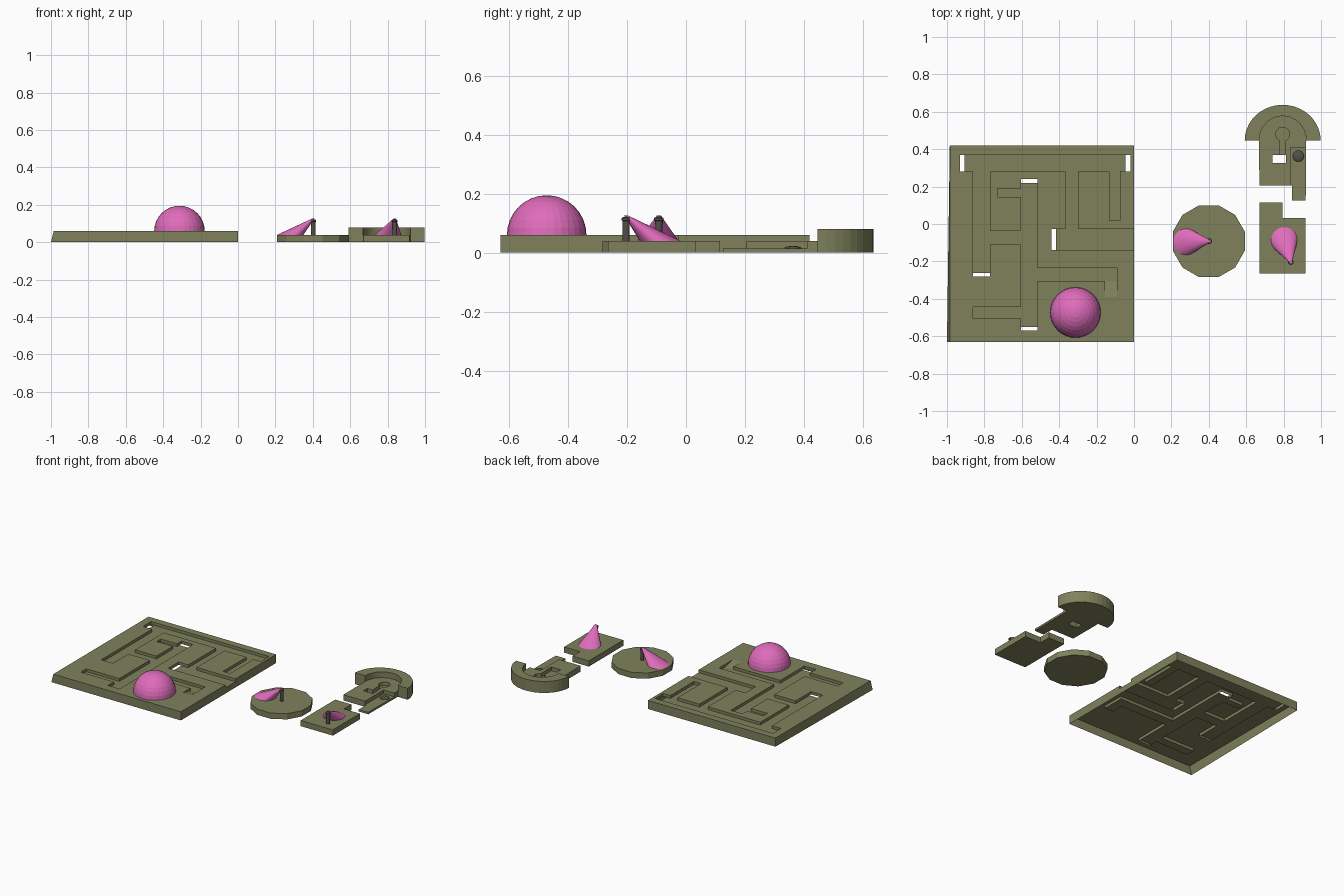
import bpy, bmesh, math
from mathutils import Vector

if "Cube" in bpy.data.objects:
    bpy.data.objects.remove(bpy.data.objects["Cube"])


def material(name, rgb):
    m = bpy.data.materials.new(name)
    m.diffuse_color = (*rgb, 1)
    m.use_nodes = True
    m.node_tree.nodes["Principled BSDF"].inputs["Base Color"].default_value = m.diffuse_color
    return m


OLIVE = material("olive", (0.215, 0.222, 0.108))
PINK = material("pink", (0.74, 0.15, 0.50))
GREY = material("dark grey", (0.085, 0.08, 0.068))


def finish(name, bm, mat, normals=True):
    if normals:
        bmesh.ops.recalc_face_normals(bm, faces=bm.faces[:])
    me = bpy.data.meshes.new(name)
    bm.to_mesh(me)
    bm.free()
    me.materials.append(mat)
    ob = bpy.data.objects.new(name, me)
    bpy.context.collection.objects.link(ob)
    return ob


def slab(name, pts, z0, z1, mat=OLIVE):
    """Outline in plan, extruded from z0 to z1."""
    bm = bmesh.new()
    f = bm.faces.new([bm.verts.new((x, y, z0)) for x, y in pts])
    top = bmesh.ops.extrude_face_region(bm, geom=[f])["geom"]
    for v in top:
        if isinstance(v, bmesh.types.BMVert):
            v.co.z = z1
    return finish(name, bm, mat)


def rect(x0, x1, y0, y1):
    return [(x0, y0), (x1, y0), (x1, y1), (x0, y1)]


def arc(cx, cy, rx, ry, a0, a1, n):
    return [(cx + rx * math.cos(math.radians(a0 + (a1 - a0) * i / n)),
             cy + ry * math.sin(math.radians(a0 + (a1 - a0) * i / n))) for i in range(n + 1)]


def cut(ob, cutters):
    """Subtract the cutters and bake the result."""
    for c in cutters:
        c.hide_render = True
        m = ob.modifiers.new("cut", "BOOLEAN")
        m.operation, m.solver, m.object = "DIFFERENCE", "EXACT", c
    dg = bpy.context.evaluated_depsgraph_get()
    me = bpy.data.meshes.new_from_object(ob.evaluated_get(dg))
    ob.modifiers.clear()
    ob.data = me
    for c in cutters:
        bpy.data.objects.remove(c)


# --- maze board: open-bottomed sheet with sunken corridors and drop holes ---
TOP, LOW = 0.06, 0.04
X0, X1, Y0, Y1 = -0.985, 0.0, -0.63, 0.42
corridors = [
    (-0.93, -0.02, 0.28, 0.37), (-0.86, -0.77, -0.28, 0.28),
    (-0.365, -0.30, -0.027, 0.28), (-0.13, -0.075, 0.02, 0.28),
    (-0.44, X1, -0.14, -0.027), (-0.605, -0.515, -0.57, 0.24),
    (-0.73, -0.605, 0.145, 0.19), (-0.77, -0.605, -0.11, -0.035),
    (-0.86, -0.605, -0.505, -0.445), (-0.515, -0.09, -0.305, -0.235),
    (-0.155, -0.09, -0.39, -0.305)]
holes = [
    (-0.93, -0.907, 0.28, 0.37), (-0.045, -0.02, 0.28, 0.37),
    (-0.605, -0.515, 0.218, 0.24), (-0.605, -0.515, -0.57, -0.55),
    (-0.44, -0.418, -0.14, -0.027), (-0.86, -0.77, -0.28, -0.262)]
rects = corridors + holes
xs = sorted({X0, X1} | {v for r in rects for v in r[:2]})
ys = sorted({Y0, Y1} | {v for r in rects for v in r[2:]})


def inside(rs, x, y):
    return any(a < x < b and c < y < d for a, b, c, d in rs)


def level(i, j):
    """Wall-bottom height and whether the cell has a floor."""
    if not (0 <= i < len(xs) - 1 and 0 <= j < len(ys) - 1):
        return 0.0, False
    x, y = (xs[i] + xs[i + 1]) / 2, (ys[j] + ys[j + 1]) / 2
    if inside(holes, x, y):
        return LOW, False
    return (LOW if inside(corridors, x, y) else TOP), True


bm = bmesh.new()


def quad(*pts):
    out = []
    for x, y, z in pts:
        if z == 0 and x == X0:      # left side leans outward towards the front
            x -= 0.015 * (Y1 - y) / (Y1 - Y0)
        out.append(bm.verts.new((x, y, z)))
    bm.faces.new(out)


for i in range(-1, len(xs) - 1):
    for j in range(-1, len(ys) - 1):
        h, floor = level(i, j)
        if floor:
            quad(*[(x, y, h) for x, y in rect(xs[i], xs[i + 1], ys[j], ys[j + 1])])
        hx, hy = level(i + 1, j)[0], level(i, j + 1)[0]
        if h != hx:
            x, a, b = xs[i + 1], ys[j], ys[j + 1]
            quad((x, a, hx), (x, b, hx), (x, b, h), (x, a, h))
        if h != hy:
            y, a, b = ys[j + 1], xs[i], xs[i + 1]
            quad((a, y, h), (b, y, h), (b, y, hy), (a, y, hy))
bmesh.ops.remove_doubles(bm, verts=bm.verts[:], dist=1e-5)
bmesh.ops.dissolve_limit(bm, angle_limit=0.001, verts=bm.verts[:], edges=bm.edges[:])
finish("maze_board", bm, OLIVE, normals=False)

# ramp climbing out of the short corridor
bm = bmesh.new()
ramp = [[bm.verts.new((x, y, z)) for y, z in ((-0.305, LOW), (-0.39, LOW), (-0.39, TOP))]
        for x in (-0.155, -0.09)]
bm.faces.new(ramp[0])
bm.faces.new(ramp[1])
for k in range(3):
    n = (k + 1) % 3
    bm.faces.new((ramp[0][k], ramp[0][n], ramp[1][n], ramp[1][k]))
finish("corridor_ramp", bm, OLIVE)

# --- dome on the board ---
bm = bmesh.new()
bmesh.ops.create_uvsphere(bm, u_segments=32, v_segments=16, radius=0.135)
bmesh.ops.bisect_plane(bm, geom=bm.verts[:] + bm.edges[:] + bm.faces[:], dist=1e-5,
                       plane_co=(0, 0, 0), plane_no=(0, 0, -1), clear_outer=True)
bmesh.ops.translate(bm, verts=bm.verts[:], vec=(-0.313, -0.473, TOP))
finish("dome", bm, PINK)

# --- twelve-sided island and notched landing ---
slab("round_island", arc(0.4, -0.092, 0.199, 0.199, 15, 345, 11), 0, 0.04)
slab("landing", [(0.67, -0.265), (0.918, -0.265), (0.918, 0.033), (0.795, 0.033),
                 (0.795, 0.115), (0.67, 0.115)], 0, 0.04)


def post_and_cone(tag, px, py, cx, cy):
    """Capped post with a leaning cone whose tip rests on the post."""
    bm = bmesh.new()
    rings = []
    for r, z in ((0.012, 0.04), (0.012, 0.108), (0.016, 0.110), (0.016, 0.118), (0.01, 0.121)):
        rings.append([bm.verts.new((x, y, z)) for x, y in arc(px, py, r, r, 0, 330, 11)])
    for a, b in zip(rings, rings[1:]):
        for k in range(12):
            n = (k + 1) % 12
            bm.faces.new((a[k], a[n], b[n], b[k]))
    bm.faces.new(rings[0])
    bm.faces.new(rings[-1])
    finish(tag + "_post", bm, GREY)

    bm = bmesh.new()
    base = [bm.verts.new((x, y, 0.04)) for x, y in arc(cx, cy, 0.07, 0.07, 0, 348.75, 31)]
    # tiny rounded end around the top of the post
    tip = [bm.verts.new((px + (v.co.x - cx) * 0.1, py + (v.co.y - cy) * 0.1, 0.126)) for v in base]
    for k in range(32):
        n = (k + 1) % 32
        bm.faces.new((base[k], base[n], tip[n], tip[k]))
    bm.faces.new(base)
    bm.faces.new(tip)
    ob = finish(tag + "_cone", bm, PINK)
    for p in ob.data.polygons:
        p.use_smooth = len(p.vertices) == 4


post_and_cone("island", 0.402, -0.092, 0.28, -0.095)
post_and_cone("landing", 0.838, -0.203, 0.803, -0.087)

# --- end platform: neck with rounded back, curved wall, keyhole and side strip ---
CX, CY = 0.795, 0.447
platform = slab("end_platform",
                [(0.67, 0.205), (0.845, 0.205), (0.845, 0.125), (0.918, 0.125)]
                + arc(CX, CY, 0.126, 0.13, 0, 180, 16), 0, 0.04)
cut(platform, [
    slab("strip_cutter", rect(0.838, 1.0, 0.1, 0.41), 0.014, 0.1),
    slab("circle_cutter", arc(CX, 0.48, 0.037, 0.037, 0, 345, 23), 0.014, 0.1),
    slab("slot_cutter", rect(0.781, 0.809, 0.36, 0.47), 0.0141, 0.1),
    slab("hole_cutter", rect(0.74, 0.812, 0.325, 0.37), -0.1, 0.11)])
slab("curved_wall", arc(CX, CY, 0.203, 0.19, 0, 180, 20)
     + arc(CX, CY, 0.126, 0.13, 180, 0, 20), 0, 0.08)

# grey button on the side strip
bm = bmesh.new()
bmesh.ops.create_uvsphere(bm, u_segments=16, v_segments=8, radius=0.03)
for v in bm.verts:
    v.co = Vector((v.co.x + 0.879, v.co.y + 0.363, 0.014 + max(v.co.z, -0.01) * 0.3))
finish("button", bm, GREY)
